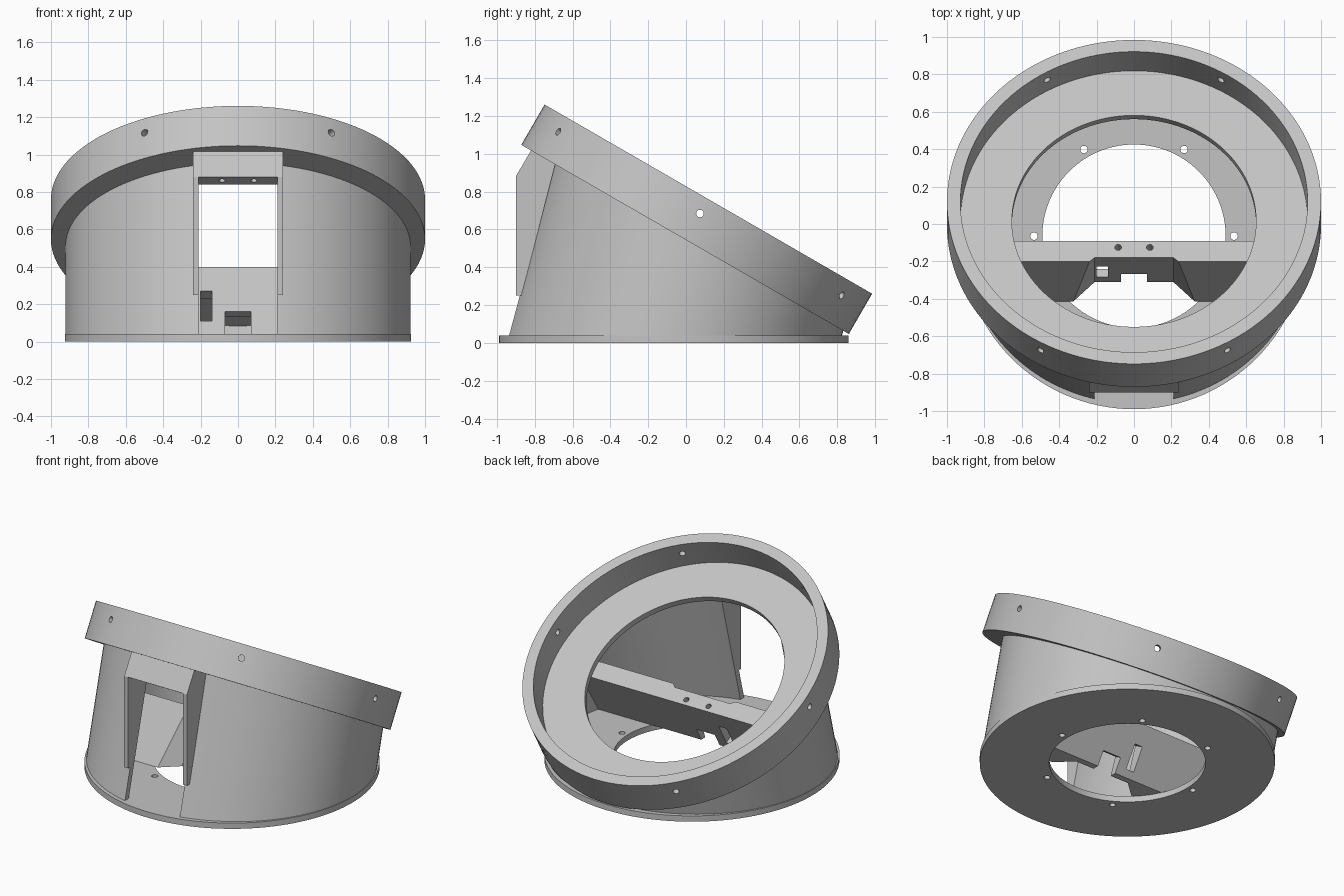
import bpy, bmesh, math
from mathutils import Matrix, Vector

SEG = 120
TILT = math.radians(30)
UP = Vector((0, math.sin(TILT), math.cos(TILT)))        # axis of the tilted ring
DOWN_BACK = Vector((0, math.cos(TILT), -math.sin(TILT)))  # down the tilted plane
RING = Matrix.Translation((0, 0.118, 0.76)) @ Matrix.Rotation(-TILT, 4, 'X')

if "Cube" in bpy.data.objects:
    bpy.data.objects.remove(bpy.data.objects["Cube"])

grey = bpy.data.materials.new("plain grey")
grey.use_nodes = True
grey.diffuse_color = (0.55, 0.55, 0.55, 1)
grey.node_tree.nodes["Principled BSDF"].inputs["Base Color"].default_value = grey.diffuse_color


def make(name, bm):
    bmesh.ops.recalc_face_normals(bm, faces=bm.faces)
    mesh = bpy.data.meshes.new(name)
    bm.to_mesh(mesh)
    bm.free()
    mesh.materials.append(grey)
    ob = bpy.data.objects.new(name, mesh)
    bpy.context.collection.objects.link(ob)
    return ob


def loft(name, rings, wrap=False, matrix=Matrix()):
    """Skin equal-length point rings; cap the ends or join last to first."""
    bm = bmesh.new()
    rows = [[bm.verts.new(matrix @ Vector(p)) for p in r] for r in rings]
    n = len(rows[0])
    pairs = list(zip(rows, rows[1:])) + ([(rows[-1], rows[0])] if wrap else [])
    for a, b in pairs:
        for i in range(n):
            j = (i + 1) % n
            bm.faces.new((a[i], a[j], b[j], b[i]))
    if not wrap:
        bm.faces.new(rows[0])
        bm.faces.new(rows[-1])
    return make(name, bm)


def prism(name, profile, x0, x1):
    return loft(name, [[(x, y, z) for y, z in profile] for x in (x0, x1)])


def rods(name, items, radius, depth):
    """Round rods given as (centre, direction)."""
    bm = bmesh.new()
    for centre, axis in items:
        m = Matrix.Translation(centre) @ Vector((0, 0, 1)).rotation_difference(Vector(axis)).to_matrix().to_4x4()
        bmesh.ops.create_cone(bm, cap_ends=True, segments=20, radius1=radius,
                              radius2=radius, depth=depth, matrix=m)
    return make(name, bm)


def boolean(ob, cutter, operation='DIFFERENCE'):
    mod = ob.modifiers.new("cut", 'BOOLEAN')
    mod.object, mod.operation, mod.solver = cutter, operation, 'EXACT'
    dg = bpy.context.evaluated_depsgraph_get()
    mesh = bpy.data.meshes.new_from_object(ob.evaluated_get(dg))
    ob.modifiers.clear()
    ob.data = mesh


def circle(rx, ry, z=0.0, y=0.0):
    return [(rx * math.cos(2 * math.pi * i / SEG), y + ry * math.sin(2 * math.pi * i / SEG), z)
            for i in range(SEG)]


def sixths():
    return [(math.cos(k * math.pi / 3), math.sin(k * math.pi / 3)) for k in range(6)]


# Tilted ring with inner shelf and six radial screw holes
ring = loft("tilted_ring", [circle(r, r, z) for r, z in
            ((1, 0), (1, -0.246), (0.653, -0.246), (0.653, -0.205), (0.928, -0.205), (0.928, 0))],
            wrap=True, matrix=RING)
ring_holes = rods("ring_holes", [(RING @ Vector((0.97 * c, 0.97 * s, -0.088)),
                                  RING.to_3x3() @ Vector((c, s, 0))) for c, s in sixths()], 0.02, 0.3)
boolean(ring, ring_holes)

# Base plate with round opening and six screw holes
BASE_Y = -0.065
base = loft("base_plate", [circle(r, r, z, BASE_Y) for r, z in
            ((0.925, 0), (0.925, 0.04), (0.49, 0.04), (0.49, 0))], wrap=True)
base_holes = rods("base_holes", [((0.535 * c, BASE_Y + 0.535 * s, 0.02), (0, 0, 1))
                                 for c, s in sixths()], 0.02, 0.2)
boolean(base, base_holes)


# Leaning body: the same oval at the base and on the tilted plane
def body_ends(inset):
    rx, ry = 0.922 - inset, 0.892 - inset
    low = circle(rx, ry, 0.035, -0.068)
    oval = circle(rx, ry)
    place = Matrix.Translation(Vector((0, 0.058, 0.511)) + UP * 0.006) @ Matrix.Rotation(-TILT, 4, 'X')
    return low, [place @ Vector(p) for p in oval]


low_out, high_out = body_ends(0)
low_in, high_in = body_ends(0.04)
body = loft("body_wall", [low_out, high_out, high_in, low_in], wrap=True)

# Upright window frame on the front, with a lintel under the ring
frame = prism("window_frame", [(-0.9, 0.25), (-0.9, 0.88), (-0.815, 1.025), (-0.69, 0.95), (-0.87, 0.25)],
              -0.24, 0.24)
window = prism("window_cutter", [(-1.2, 0.04), (-0.5, 0.04), (-0.5, 0.84), (-0.83, 0.84), (-1.2, 1.054)],
               -0.21, 0.21)
lintel_holes = rods("lintel_holes", [((s * 0.085, -0.865, 0.86), UP) for s in (-1, 1)], 0.016, 0.16)
boolean(body, window)
boolean(frame, window)
boolean(frame, lintel_holes)

# Leaning crossbar inside, trimmed to the body
crossbar = prism("inner_crossbar", [(-0.2, 0.41), (-0.09, 0.347), (-0.267, 0.04), (-0.414, 0.04)], -1, 1)
trim = loft("body_trim", body_ends(0.02))
boolean(crossbar, trim, 'INTERSECT')

# Flared pocket in the front of the crossbar
pocket_rings = []
for z in (-0.05, 0.5):
    back = -0.31 + (z - 0.04) * 0.365
    pocket_rings.append([(-0.21, back, z), (0.21, back, z), (0.485, back - 0.25, z), (-0.485, back - 0.25, z)])
pocket = loft("pocket_cutter", pocket_rings)
boolean(crossbar, pocket)


# Cable slot, bottom notch and screw holes through the crossbar
def slot(name, x0, x1, low, high):
    pts = [Vector((0, *low)) - DOWN_BACK * 0.1, Vector((0, *low)) + DOWN_BACK * 0.3,
           Vector((0, *high)) + DOWN_BACK * 0.3, Vector((0, *high)) - DOWN_BACK * 0.1]
    return prism(name, [(p.y, p.z) for p in pts], x0, x1)


side_slot = slot("side_slot", -0.2, -0.14, (-0.285, 0.11), (-0.226, 0.27))
notch = slot("notch", -0.07, 0.07, (-0.33, 0.03), (-0.266, 0.16))
bar_holes = rods("bar_holes", [((s * 0.085, -0.125, 0.367), UP) for s in (-1, 1)], 0.018, 0.2)
for cutter in (side_slot, notch, bar_holes):
    boolean(crossbar, cutter)

# Remove the cutters and smooth the curved walls
for ob in (ring_holes, base_holes, window, lintel_holes, trim, pocket, side_slot, notch, bar_holes):
    bpy.data.objects.remove(ob)
bpy.ops.object.select_all(action='DESELECT')
for ob in (ring, base, body, frame, crossbar):
    ob.select_set(True)
bpy.context.view_layer.objects.active = body
bpy.ops.object.shade_smooth_by_angle(angle=math.radians(25))
